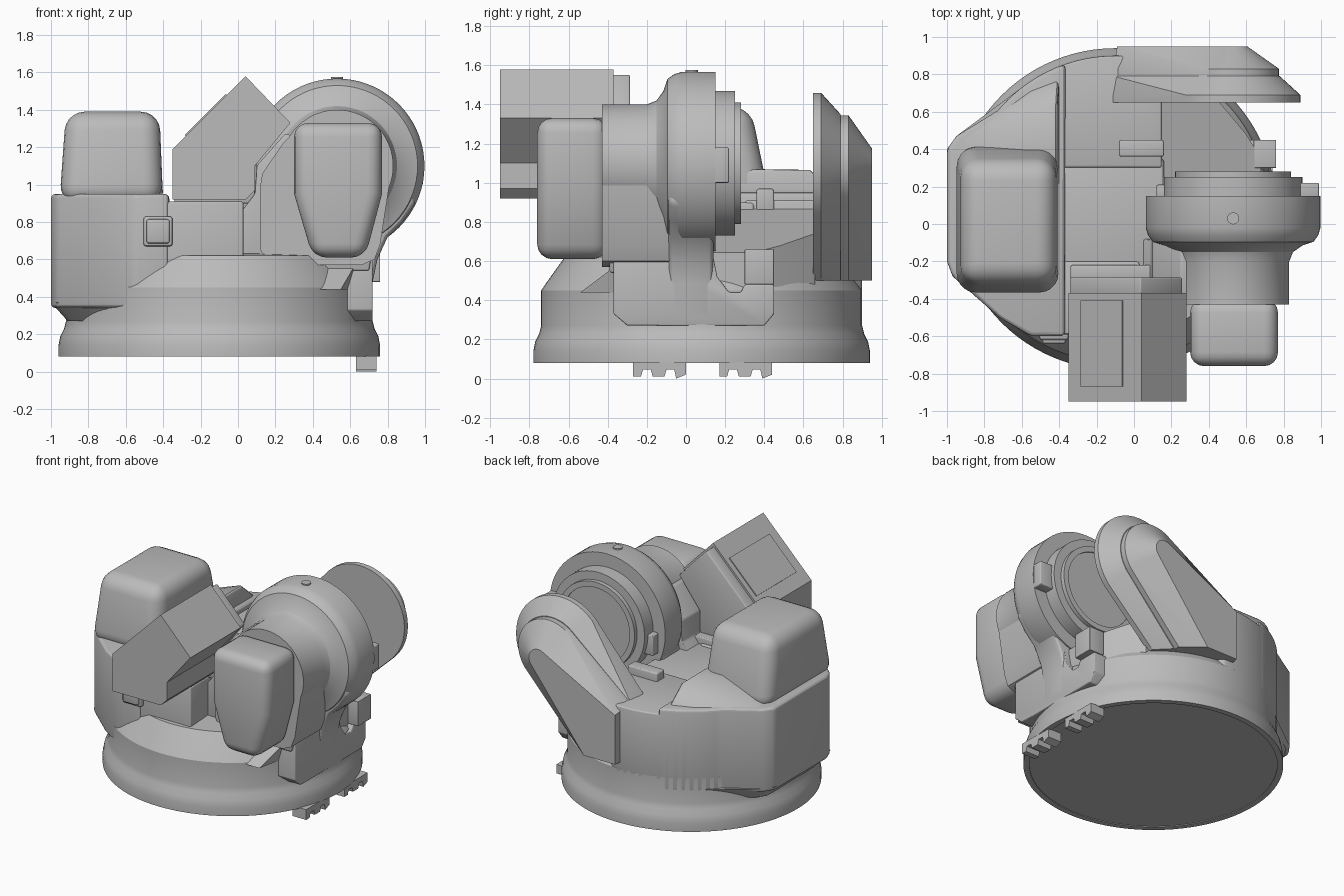
import bpy, bmesh, math
from mathutils import Vector

old = bpy.data.objects.get("Cube")
if old:
    bpy.data.objects.remove(old, do_unlink=True)

grey = bpy.data.materials.new("cast grey")
grey.use_nodes = True
grey.diffuse_color = (0.5, 0.5, 0.5, 1)
grey.node_tree.nodes["Principled BSDF"].inputs["Base Color"].default_value = grey.diffuse_color

AX, AZ = 0.53, 1.10      # shoulder axis, running along y
BX, BY = -0.10, 0.08     # centre of the turntable


def finish(name, bm, bevel=0.0, segments=3):
    bmesh.ops.remove_doubles(bm, verts=bm.verts, dist=0.0005)
    bmesh.ops.recalc_face_normals(bm, faces=bm.faces)
    if bevel:
        sharp = [e for e in bm.edges if len(e.link_faces) == 2 and e.calc_face_angle() > 0.45]
        bmesh.ops.bevel(bm, geom=sharp, offset=bevel, segments=segments, profile=0.5,
                        affect='EDGES', clamp_overlap=True)
    mesh = bpy.data.meshes.new(name)
    bm.to_mesh(mesh)
    bm.free()
    mesh.materials.append(grey)
    obj = bpy.data.objects.new(name, mesh)
    bpy.context.collection.objects.link(obj)
    bpy.ops.object.select_all(action='DESELECT')
    obj.select_set(True)
    bpy.context.view_layer.objects.active = obj
    bpy.ops.object.shade_smooth_by_angle(angle=math.radians(28))
    return obj


def prism(name, outline, axis, lo, hi, bevel=0.0):
    """Extrude a 2D outline along an axis; the outline uses the other two axes."""
    place = {'x': lambda a, b: (lo, a, b), 'y': lambda a, b: (a, lo, b), 'z': lambda a, b: (a, b, lo)}[axis]
    bm = bmesh.new()
    face = bm.faces.new([bm.verts.new(place(a, b)) for a, b in outline])
    moved = bmesh.ops.extrude_face_region(bm, geom=[face])['geom']
    step = Vector([(hi - lo) * (axis == k) for k in 'xyz'])
    bmesh.ops.translate(bm, vec=step, verts=[v for v in moved if isinstance(v, bmesh.types.BMVert)])
    return finish(name, bm, bevel)


def box(name, x, y, z, bevel=0.0):
    return prism(name, [(x[0], y[0]), (x[1], y[0]), (x[1], y[1]), (x[0], y[1])], 'z', z[0], z[1], bevel)


def hull(name, points, bevel=0.0, segments=3):
    bm = bmesh.new()
    for p in points:
        bm.verts.new(p)
    res = bmesh.ops.convex_hull(bm, input=bm.verts)
    loose = {g for g in res['geom_interior'] + res['geom_unused'] if isinstance(g, bmesh.types.BMVert)}
    bmesh.ops.delete(bm, geom=list(loose), context='VERTS')
    bmesh.ops.dissolve_limit(bm, angle_limit=0.02, verts=bm.verts, edges=bm.edges)
    return finish(name, bm, bevel, segments)


def lathe(name, profile, centre, axis, steps=72):
    """Spin (radius, height) pairs about the y or z axis."""
    bm = bmesh.new()
    c = Vector(centre)
    vs = [bm.verts.new(c + (Vector((r, 0, h)) if axis == 'z' else Vector((r, h, 0)))) for r, h in profile]
    edges = [bm.edges.new(pair) for pair in zip(vs, vs[1:])]
    bmesh.ops.spin(bm, geom=vs + edges, cent=c, axis=(0, 0, 1) if axis == 'z' else (0, 1, 0),
                   angle=math.tau, steps=steps)
    return finish(name, bm)


def arc(cx, cz, r, start, end, n=18):
    return [(cx + r * math.cos(math.radians(start + (end - start) * i / n)),
             cz + r * math.sin(math.radians(start + (end - start) * i / n))) for i in range(n + 1)]


# Round turntable with flared skirt and sloped shoulder
lathe("turntable", [(0, 0.085), (0.82, 0.085), (0.82, 0.08), (0.86, 0.08), (0.86, 0.14), (0.85, 0.19),
                    (0.83, 0.23), (0.82, 0.27), (0.82, 0.45), (0.80, 0.48), (0.70, 0.62), (0, 0.66)],
      (BX, BY, 0), 'z', 96)

# Tall side body with a tapered underside
side = [(-1, -0.2), (-0.97, -0.28), (-0.72, -0.5), (-0.55, -0.6), (-0.37, -0.6)]
side += arc(BX, BY, 0.82, 109, 140, 8) + [(-0.95, 0.47), (-1, 0.4)]
prism("side_body", side, 'z', 0.34, 0.95, 0.025)
hull("side_body_underside", [(x, y, 0.37) for x, y in side] +
     [(BX + (x - BX) * 0.9, BY + (y - BY) * 0.9, 0.27) for x, y in side])

# Back body, saddle floor and front wall between the two sides
prism("back_body", [(-0.4, 0.3), (0.15, 0.3), (0.15, 0.7)] + arc(BX, BY, 0.82, 85, 125, 10),
      'z', 0.42, 0.91, 0.015)
box("saddle", (-0.42, 0.16), (-0.25, 0.35), (0.45, 0.90), 0.02)
box("front_wall", (-0.42, 0.03), (-0.59, -0.2), (0.42, 0.91), 0.015)
slope = [(x, y, 0.88 - 0.42 * (x - 0.12)) for x, y in
         ((0.12, 0.1), (0.68, 0.1), (0.68, 0.35), (0.6, 0.48), (0.45, 0.66), (0.12, 0.66))]
hull("saddle_slope", slope + [(x, y, 0.45) for x, y, z in slope])
hull("rear_ridge", [(-0.41, 0.2, 1.07), (-0.41, 0.64, 1.07), (-0.6, 0.35, 1.07), (-0.40, 0.78, 0.94),
                    (-0.56, 0.72, 0.94), (-0.93, 0.46, 0.94), (-0.9, 0.2, 0.94), (-0.40, 0.2, 0.94)], 0.02)

# Domed motor cover on the side body
hull("side_motor_cover", [(x, y, 0.9) for x in (-0.955, -0.40) for y in (-0.38, 0.43)] +
     [(x, y, 1.39) for x in (-0.92, -0.42) for y in (-0.31, 0.33)], 0.10, 5)

# Shoulder ring: stepped drum on the pivot axis
lathe("shoulder_drum", [(0, -0.43), (0.30, -0.43), (0.30, -0.2), (0.32, -0.15), (0.37, -0.115),
                        (0.43, -0.095), (0.455, -0.06), (0.467, -0.02), (0.467, 0.15), (0.37, 0.15),
                        (0.37, 0.25), (0.31, 0.25), (0.31, 0.28), (0.27, 0.28), (0.27, 0.27), (0, 0.27)],
      (AX, 0, AZ), 'y')
lathe("top_plug", [(0, 1.575), (0.032, 1.575), (0.032, 1.5)], (AX, 0.03, 0), 'z', 16)

# Pedestal carrying the drum, flaring towards its foot
prism("pedestal", [(0.10, 0.45), (0.72, 0.3), (0.72, 0.48), (0.745, 0.6), (0.80, 0.72), (0.88, 0.8),
                   (0.95, 0.9), (0.9, 1.1), (0.15, 1.1), (0.10, 0.9)], 'y', -0.09, 0.14, 0.03)
prism("pedestal_foot", [(-0.30, 0.27), (0.40, 0.27), (0.45, 0.33), (0.45, 0.48), (0.30, 0.48), (0.28, 0.44),
                        (0.22, 0.44), (0.16, 0.52), (0.14, 0.62), (0.14, 0.8), (-0.08, 0.8), (-0.13, 0.70),
                        (-0.22, 0.65), (-0.37, 0.64), (-0.37, 0.33)], 'x', 0.5, 0.72, 0.008)
box("foot_block", (0.64, 0.76), (0.30, 0.45), (0.48, 0.66), 0.004)

# Housing behind the front motor, with a wider flange
prism("motor_housing", [(0.12, 0.65), (0.15, 0.59), (0.20, 0.57), (0.66, 0.57), (0.73, 0.60), (0.76, 0.68)] +
      arc(AX, AZ, 0.295, 0, 145) + [(0.24, 1.22), (0.13, 1.06), (0.12, 1.0)], 'y', -0.43, -0.08)
prism("housing_flange", [(0.01, 0.64), (0.05, 0.57), (0.12, 0.54), (0.70, 0.54), (0.73, 0.7), (0.73, 1.2),
                         (0.25, 1.27), (0.1, 1.1), (0.09, 0.95), (0.02, 0.86)], 'y', -0.39, -0.08, 0.01)
hull("gusset", [(0.42, -0.38, 0.56), (0.62, -0.38, 0.56), (0.42, -0.54, 0.44), (0.55, -0.54, 0.44),
                (0.5, -0.2, 0.44), (0.62, -0.2, 0.44)])

# Front motor cover, narrower at the bottom
motor = [(0.30, 0.95), (0.40, 0.61), (0.68, 0.61), (0.77, 0.95), (0.77, 1.33), (0.30, 1.33)]
hull("front_motor_cover", [(x, y, z) for x, z in motor for y in (-0.76, -0.40)], 0.075, 4)


# Rear arm cover: slanting capsule rim with a raised, tapered centre
def capsule(name, levels):
    pts = []
    for y, r, left, right, top in levels:
        pts += [(x, y, z) for x, z in arc(AX, AZ, r, 0, 360, 48)]
        pts += [(left, y, top), (left, y, 0.50), (right, y, 0.50)]
    hull(name, pts)


capsule("rear_arm_rim", [(0.65, 0.36, -0.12, 0.42, 0.90), (0.69, 0.36, -0.12, 0.42, 0.90),
                         (0.79, 0.25, -0.11, 0.32, 0.89)])
capsule("rear_arm_dome", [(0.70, 0.245, -0.11, 0.31, 0.89), (0.83, 0.245, -0.11, 0.31, 0.89),
                          (0.95, 0.075, -0.09, 0.16, 0.86)])

# Slanted connection box at the front
prism("connection_box", [(-0.35, 0.92), (-0.35, 1.19), (0.04, 1.58), (0.28, 1.33), (0.09, 1.10),
                         (0.09, 0.97), (0.04, 0.92)], 'y', -0.95, -0.37)
prism("connection_box_collar", [(-0.34, 0.9), (-0.34, 1.18), (0.035, 1.555), (0.26, 1.32), (0.09, 1.10),
                                (0.09, 0.9)], 'y', -0.38, -0.285, 0.01)
box("collar_step", (-0.34, 0.09), (-0.30, -0.22), (0.85, 0.95), 0.01)
lid = [(-0.28 + d, y, 1.26 + d) for d in (0, 0.22) for y in (-0.87, -0.41)]
hull("connection_box_lid", lid + [(x - 0.005, y, z + 0.005) for x, y, z in lid])

# Small lugs, plates and tabs
box("side_plate", (-0.505, -0.35), (-0.62, -0.55), (0.67, 0.83), 0.015)
box("side_plate_boss", (-0.49, -0.365), (-0.64, -0.6), (0.685, 0.815), 0.015)
box("floor_lug", (-0.08, 0.16), (0.36, 0.45), (0.85, 0.97), 0.012)
box("drum_stop", (0.86, 0.99), (0.14, 0.22), (1.0, 1.18), 0.01)
box("pivot_stop", (0.12, 0.24), (0.14, 0.21), (0.95, 1.1), 0.01)

# Toothed stop feet beneath the turntable edge
for label, y in (("front", -0.27), ("rear", 0.17)):
    prism(label + "_stop_foot", [(y, 0.085), (y, 0.01), (y + 0.04, 0.01), (y + 0.05, 0.045),
                                 (y + 0.09, 0.045), (y + 0.1, 0.01), (y + 0.16, 0.01), (y + 0.17, 0.045),
                                 (y + 0.21, 0.045), (y + 0.22, 0), (y + 0.27, 0.02), (y + 0.27, 0.085)],
          'x', 0.63, 0.74)
